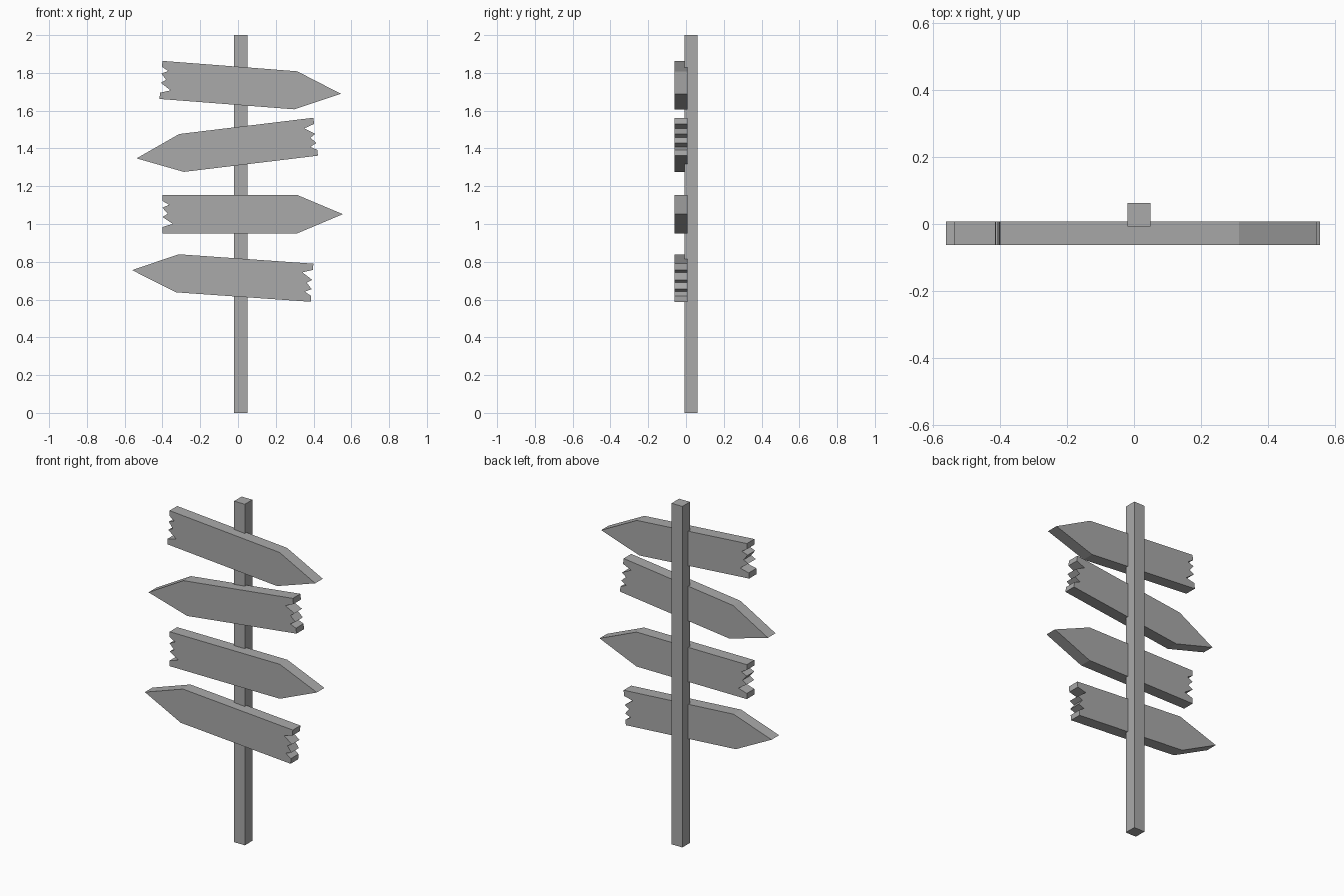
import bpy, bmesh
from math import radians
from mathutils import Matrix

cube = bpy.data.objects.get("Cube")
if cube:
    bpy.data.objects.remove(cube, do_unlink=True)

grey = bpy.data.materials.new("plain grey")
grey.use_nodes = True
colour = (0.4, 0.4, 0.4, 1)
grey.diffuse_color = colour
grey.node_tree.nodes["Principled BSDF"].inputs["Base Color"].default_value = colour


def extruded(name, outline, direction, matrix):
    """Flat outline pushed along a direction into a solid part."""
    bm = bmesh.new()
    face = bm.faces.new([bm.verts.new(p) for p in outline])
    new = bmesh.ops.extrude_face_region(bm, geom=[face], use_keep_orig=True)["geom"]
    moved = [v for v in new if isinstance(v, bmesh.types.BMVert)]
    bmesh.ops.translate(bm, verts=moved, vec=direction)
    bmesh.ops.recalc_face_normals(bm, faces=bm.faces)
    mesh = bpy.data.meshes.new(name)
    bm.to_mesh(mesh)
    bm.free()
    mesh.materials.append(grey)
    obj = bpy.data.objects.new(name, mesh)
    obj.matrix_world = matrix
    bpy.context.collection.objects.link(obj)


# Square post, standing just behind the boards
half = 0.035
square = [(-half, -half, 0), (half, -half, 0), (half, half, 0), (-half, half, 0)]
extruded("post", square, (0, 0, 2), Matrix.Translation((0.015, 0.027, 0)))

# Arrow board outline: point on the right, splintered end on the left
board = [(-0.40, -0.101), (0.315, -0.101), (0.555, 0), (0.315, 0.101), (-0.40, 0.101),
         (-0.40, 0.07), (-0.365, 0.05), (-0.40, 0.034), (-0.372, 0.002),
         (-0.40, -0.015), (-0.345, -0.051), (-0.40, -0.068)]
outline = [(x, -0.062, z) for x, z in board]

# Each board: x and z of its middle, and its turn in degrees
boards = {
    "top_board": (-0.009, 1.732, -4.4),
    "upper_board": (0.014, 1.414, 180 + 6.9),
    "lower_board": (0, 1.052, 0),
    "bottom_board": (-0.007, 0.717, 180 - 4),
}
for name, (x, z, turn) in boards.items():
    place = Matrix.Translation((x, 0, z)) @ Matrix.Rotation(radians(-turn), 4, "Y")
    extruded(name, outline, (0, 0.07, 0), place)
